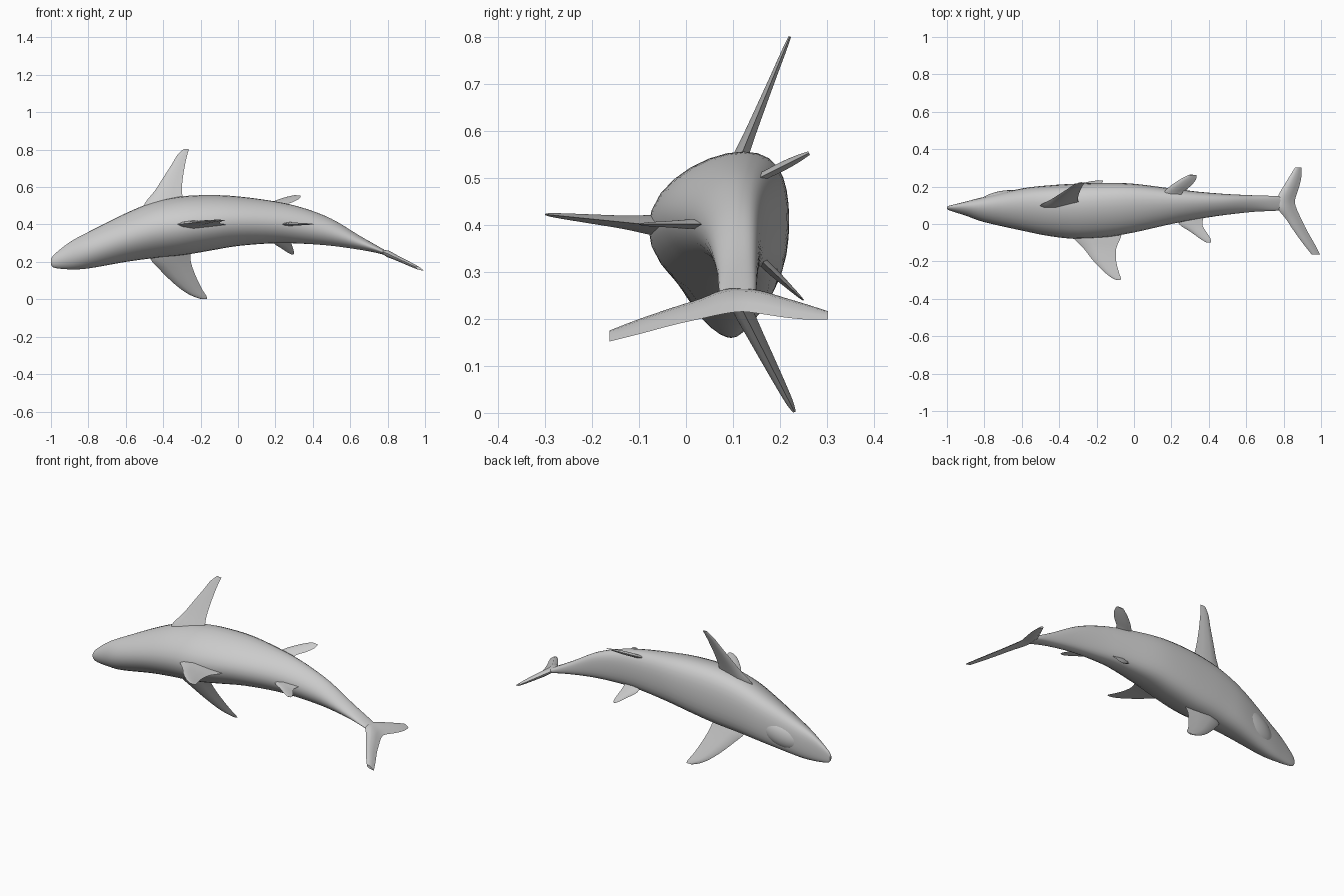
import bpy
import bmesh
from math import sin, cos, pi, radians
from mathutils import Vector

cube = bpy.data.objects.get("Cube")
if cube:
    bpy.data.objects.remove(cube, do_unlink=True)

GREY = (0.6, 0.6, 0.6, 1.0)
skin = bpy.data.materials.new("skin grey")
skin.use_nodes = True
skin.diffuse_color = GREY
skin.node_tree.nodes["Principled BSDF"].inputs["Base Color"].default_value = GREY


def finish(obj, angle):
    """Give an object its colour and smooth shading."""
    obj.data.materials.clear()
    obj.data.materials.append(skin)
    bpy.ops.object.select_all(action="DESELECT")
    obj.select_set(True)
    bpy.context.view_layer.objects.active = obj
    bpy.ops.object.shade_smooth_by_angle(angle=radians(angle))


def loft(name, rings, angle=60):
    """Skin a row of closed rings and cap both ends."""
    bm = bmesh.new()
    loops = [[bm.verts.new(point) for point in ring] for ring in rings]
    count = len(loops[0])
    for first, second in zip(loops, loops[1:]):
        for i in range(count):
            j = (i + 1) % count
            bm.faces.new((first[i], first[j], second[j], second[i]))
    bm.faces.new(loops[0])
    bm.faces.new(loops[-1])
    bmesh.ops.recalc_face_normals(bm, faces=bm.faces)
    mesh = bpy.data.meshes.new(name)
    bm.to_mesh(mesh)
    bm.free()
    obj = bpy.data.objects.new(name, mesh)
    bpy.context.collection.objects.link(obj)
    finish(obj, angle)
    return obj


def refine(rows, steps):
    """Smoothly interpolate table rows with a Catmull-Rom spline."""
    result = []
    for i in range(len(rows) - 1):
        a, b, c, d = (rows[min(max(k, 0), len(rows) - 1)] for k in range(i - 1, i + 3))
        for step in range(steps):
            t = step / steps
            result.append([
                q + t * (r - p + t * (2 * p - 5 * q + 4 * r - s + t * (3 * (q - r) + s - p))) / 2
                for p, q, r, s in zip(a, b, c, d)
            ])
    return result + [rows[-1]]


# Body: x, back y, belly y, underside z, upper z
BODY = [
    (-1, .08, .093, .185, .215),
    (-.98, .07, .1, .168, .242),
    (-.9, .045, .12, .16, .305),
    (-.8, .01, .145, .165, .36),
    (-.6, -.035, .19, .2, .46),
    (-.45, -.065, .207, .22, .52),
    (-.3, -.08, .216, .235, .55),
    (-.15, -.07, .22, .26, .557),
    (0, -.045, .215, .285, .55),
    (.2, 0, .19, .3, .523),
    (.35, .028, .172, .297, .488),
    (.5, .05, .16, .286, .43),
    (.65, .066, .153, .265, .34),
    (.75, .07, .15, .246, .283),
    (.82, .08, .145, .225, .242),
]


def body_ring(row, sides=28):
    x, back, belly, low, high = row
    middle, half = (back + belly) / 2, (belly - back) / 2
    points = []
    for i in range(sides):
        t = 2 * pi * i / sides
        # The widest part sits nearer to the belly
        y = middle + half * (0.33 * sin(t) ** 2 - cos(t))
        z = (low + high) / 2 + (high - low) / 2 * sin(t)
        points.append((x, y, z))
    return points


loft("body", [body_ring(row) for row in refine(BODY, 4)])

# Lower jaw, set back from the snout on the belly side
bpy.ops.mesh.primitive_uv_sphere_add(segments=24, ring_count=14, location=(-.7, .125, .285))
jaw = bpy.context.object
jaw.name = "lower_jaw"
jaw.scale = (.14, .053, .075)
jaw.rotation_euler = (0, radians(-22), radians(9))
finish(jaw, 60)


# Fins: rows of span position, leading x, trailing x
def fin(name, rows, place, thickness):
    """Loft a wing section along a fin; place(x, s) maps it into space."""
    profile = [(0, 0), (.1, .6), (.35, 1), (.7, .5), (1, 0), (.7, -.5), (.35, -1), (.1, -.6)]
    longest = max(trail - lead for s, lead, trail in rows)
    rings = []
    for s, lead, trail in refine(rows, 3):
        chord = trail - lead
        ring = []
        for along, offset in profile:
            x = lead + along * chord
            point = Vector(place(x, s))
            du = Vector(place(x + .01, s)) - point
            dv = Vector(place(x, s + .01)) - point
            normal = du.cross(dv).normalized()
            ring.append(point + normal * offset * thickness / 2 * chord / longest)
        rings.append(ring)
    return loft(name, rings, 50)


fin("upper_pectoral_fin",
    [(.46, -.5, -.28), (.51, -.5, -.29), (.58, -.445, -.3), (.65, -.4, -.295),
     (.72, -.355, -.283), (.77, -.325, -.272), (.802, -.292, -.262)],
    lambda x, s: (x, .12 + .41 * (s - .555), s), .04)

fin("lower_pectoral_fin",
    [(.3, -.46, -.25), (.22, -.47, -.255), (.16, -.42, -.24), (.1, -.36, -.215),
     (.05, -.3, -.19), (.02, -.25, -.17), (.002, -.2, -.165)],
    lambda x, s: (x, .12 + .51 * (.22 - s), s), .04)

fin("main_dorsal_fin",
    [(-.02, -.36, -.06), (-.07, -.33, -.07), (-.13, -.27, -.095), (-.2, -.215, -.095),
     (-.26, -.155, -.08), (-.29, -.115, -.07), (-.3, -.09, -.073)],
    lambda x, s: (x, s, .4 - .1 * (s + .07)), .05)

fin("rear_dorsal_fin",
    [(.06, .22, .38), (0, .24, .365), (-.04, .3, .385), (-.08, .355, .41), (-.1, .39, .41)],
    lambda x, s: (x, s, .402), .025)

fin("upper_pelvic_fin",
    [(.14, .14, .25), (.17, .16, .26), (.2, .19, .3), (.235, .24, .33), (.262, .29, .335)],
    lambda x, s: (x, s, .505 + .5 * (s - .165)), .02)

fin("lower_pelvic_fin",
    [(.33, .18, .28), (.3, .19, .285), (.27, .235, .295), (.25, .265, .3), (.24, .285, .297)],
    lambda x, s: (x, .17 + 1.07 * (.315 - s), s), .02)

# Tail fin with one long and one short lobe, sloping down to the rear
fin("tail_fin",
    [(-.163, .95, .995), (-.1, .9, .962), (-.03, .85, .922), (.03, .81, .893), (.08, .77, .87),
     (.12, .765, .86), (.16, .775, .87), (.21, .805, .886), (.26, .835, .896), (.303, .862, .895)],
    lambda x, s: (x, s, .258 - .47 * (x - .77)), .035)
